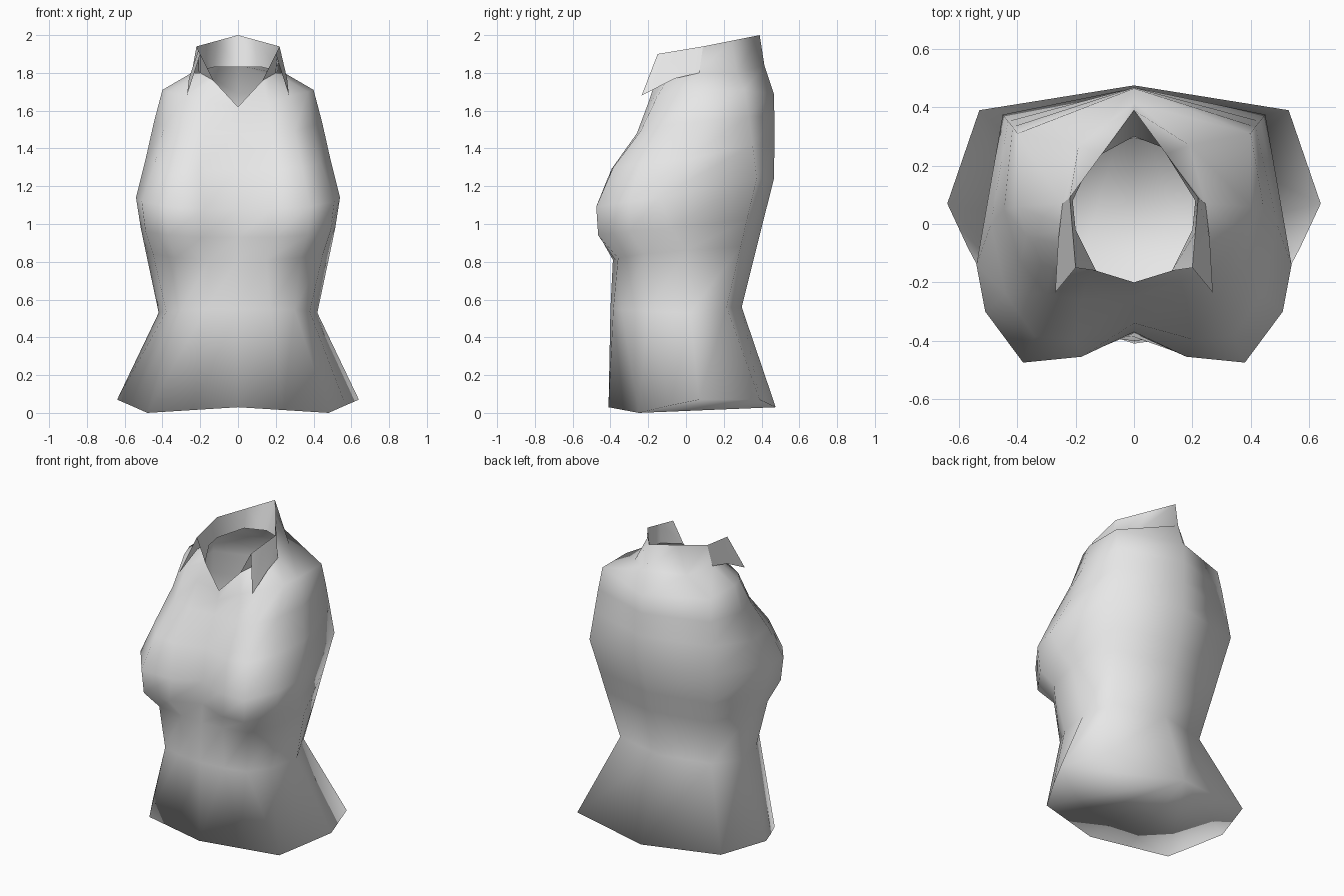
import bpy

cube = bpy.data.objects.get("Cube")
if cube:
    bpy.data.objects.remove(cube, do_unlink=True)

grey = bpy.data.materials.new("light_grey")
grey.use_nodes = True
grey.diffuse_color = (0.8, 0.8, 0.8, 1)
bsdf = next(n for n in grey.node_tree.nodes if n.type == 'BSDF_PRINCIPLED')
bsdf.inputs["Base Color"].default_value = (0.8, 0.8, 0.8, 1)
bsdf.inputs["Roughness"].default_value = 0.8


def make_object(name, verts, faces):
    mesh = bpy.data.meshes.new(name)
    mesh.from_pydata(verts, [], faces)
    mesh.materials.append(grey)
    for p in mesh.polygons:
        p.use_smooth = True
    mesh.update()
    obj = bpy.data.objects.new(name, mesh)
    bpy.context.collection.objects.link(obj)
    return obj


def half_ring(z_front, z_side, z_back, y_front, pairs, y_back):
    """Seven points from front centre, round the +x side, to back centre."""
    flat = [(0, y_front)] + pairs + [(0, y_back)]
    heights = [z_side + (z_front - z_side) * f for f in (1, 1, .8, .35, 0)]
    heights += [z_back, z_back]
    return [(x, y, z) for (x, y), z in zip(flat, heights)]


# Body sections: front/side/back heights, front y, five (x, y), back y
SECTIONS = [
    (.55, .53, .56, -.40, [(.17, -.385), (.30, -.34), (.38, -.2), (.42, .02), (.335, .215)], .295),
    (.81, .86, .88, -.387, [(.15, -.375), (.33, -.36), (.45, -.22), (.49, 0), (.39, .29)], .375),
    (.93, .98, 1.02, -.375, [(.19, -.455), (.37, -.465), (.49, -.3), (.515, -.08), (.413, .322)], .41),
    (1.08, 1.14, 1.24, -.37, [(.18, -.455), (.38, -.475), (.51, -.3), (.54, -.14), (.45, .375)], .466),
    (1.29, 1.34, 1.42, -.34, [(.20, -.395), (.34, -.385), (.44, -.24), (.49, 0), (.432, .352)], .468),
    (1.48, 1.54, 1.57, -.25, [(.18, -.26), (.30, -.24), (.39, -.13), (.445, .05), (.416, .333)], .468),
]
# Hem, shoulder line and neck edge dip and rise more freely
hem = [(0, -.41, .03), (.24, -.33, .015), (.48, -.25, 0), (.57, -.08, .04),
       (.64, .07, .07), (.53, .39, .07), (0, .475, .03)]
shoulder = [(0, -.215, 1.56), (.16, -.20, 1.64), (.28, -.15, 1.68), (.37, -.04, 1.70),
            (.40, .06, 1.71), (.40, .31, 1.71), (0, .465, 1.69)]
neck = [(0, -.20, 1.62), (.13, -.16, 1.76), (.165, -.09, 1.78), (.20, -.02, 1.80),
        (.245, .07, 1.80), (.19, .27, 1.80), (0, .415, 1.84)]
rings = [hem] + [half_ring(*s) for s in SECTIONS] + [shoulder, neck]

# Collar rows from the front opening to back centre
inner = [neck[1], neck[3], (.21, .08, 1.81), (.13, .25, 1.83), (0, .30, 1.83)]
top = [(.20, -.15, 1.90), (.21, -.03, 1.92), (.22, .09, 1.94), (.11, .24, 1.97), (0, .39, 2.0)]
flap = [(.27, -.235, 1.68), (.26, -.06, 1.77), neck[4]]


def mirrored(row):
    """Carry a row ending at back centre on to the other side."""
    return row + [(-x, y, z) for x, y, z in row[-2::-1]]


# Torso: loft of mirrored sections, open at the neck
N = 12
verts, faces = [], []
for half in rings:
    verts += mirrored(half)[:N]
for k in range(len(rings) - 1):
    a, b = k * N, (k + 1) * N
    for i in range(N):
        j = (i + 1) % N
        faces.append((a + i, a + j, b + j, b + i))

# Underside: fan from the back centre of the hem
for i in range(N):
    j = (i + 1) % N
    if 6 not in (i, j):
        faces.append((6, j, i))

# Back of the collar grows out of the torso
edge, rim = (len(rings) - 1) * N + 4, len(verts)
verts += mirrored(top[2:])
for i in range(4):
    faces.append((edge + i, edge + i + 1, rim + i + 1, rim + i))
make_object("torso", verts, faces)

# Collar stand: inner face from the neck edge up to the rim
n = 9
make_object("collar_stand", mirrored(inner) + mirrored(top),
            [(i, n + i, n + i + 1, i + 1) for i in range(n - 1)])

# Collar points: flaps folded outward over the front shoulders
for name, side in (("left_collar_flap", 1), ("right_collar_flap", -1)):
    pts = [(side * x, y, z) for x, y, z in flap + top[:3]]
    quads = [(0, 1, 4, 3), (1, 2, 5, 4)]
    make_object(name, pts, [q[::side] for q in quads])
